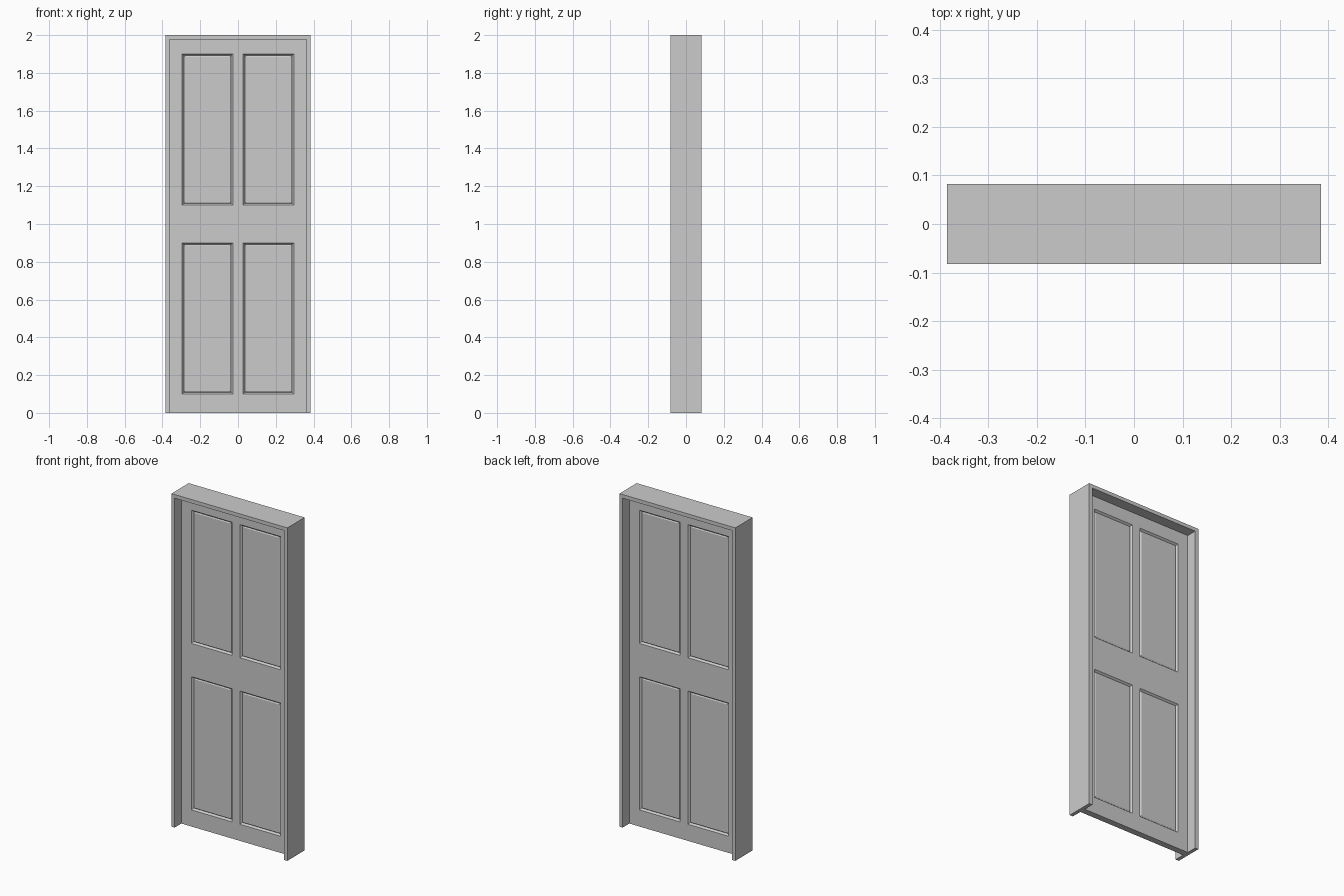
import bpy, bmesh

if "Cube" in bpy.data.objects:
    bpy.data.objects.remove(bpy.data.objects["Cube"])

W, D, H = 0.385, 0.082, 2.0      # frame half width, half depth, height
IW, IH = 0.363, 1.978            # opening half width and height
T = 0.019                        # door half thickness


def finish(bm, name):
    bmesh.ops.recalc_face_normals(bm, faces=bm.faces)
    mesh = bpy.data.meshes.new(name)
    bm.to_mesh(mesh)
    bm.free()
    obj = bpy.data.objects.new(name, mesh)
    bpy.context.collection.objects.link(obj)
    return obj


def extrude_y(bm, depth):
    ret = bmesh.ops.extrude_face_region(bm, geom=bm.faces[:], use_keep_orig=True)
    verts = [g for g in ret["geom"] if isinstance(g, bmesh.types.BMVert)]
    bmesh.ops.translate(bm, verts=verts, vec=(0, depth, 0))
    bmesh.ops.recalc_face_normals(bm, faces=bm.faces)


# Door frame: an upside-down U profile extruded through the wall depth
bm = bmesh.new()
outline = [(-W, 0), (-W, H), (W, H), (W, 0), (IW, 0), (IW, IH), (-IW, IH), (-IW, 0)]
bm.faces.new([bm.verts.new((x, -D, z)) for x, z in outline])
extrude_y(bm, 2 * D)
finish(bm, "door_frame")

# Door leaf: gridded slab with four moulded panels on each side
xs = [-IW, -0.296, -0.027, 0.027, 0.296, IW]
zs = [0, 0.1, 0.9, 1.1, 1.9, IH]
bm = bmesh.new()
grid = [[bm.verts.new((x, -T, z)) for x in xs] for z in zs]
for j in range(5):
    for i in range(5):
        bm.faces.new((grid[j][i], grid[j][i + 1], grid[j + 1][i + 1], grid[j + 1][i]))
extrude_y(bm, 2 * T)
bm.normal_update()


def is_panel(f):
    c = f.calc_center_median()
    return (abs(f.normal.y) > 0.9 and 0.03 < abs(c.x) < 0.29
            and (0.1 < c.z < 0.9 or 1.1 < c.z < 1.9))


panels = [f for f in bm.faces if is_panel(f)]
# Moulding: slope into a groove, then rise to the panel field
for width, depth in ((0.009, -0.011), (0.006, 0.004)):
    bmesh.ops.inset_individual(bm, faces=panels, thickness=width, depth=depth,
                               use_even_offset=True)
    bm.normal_update()
finish(bm, "door_leaf")
